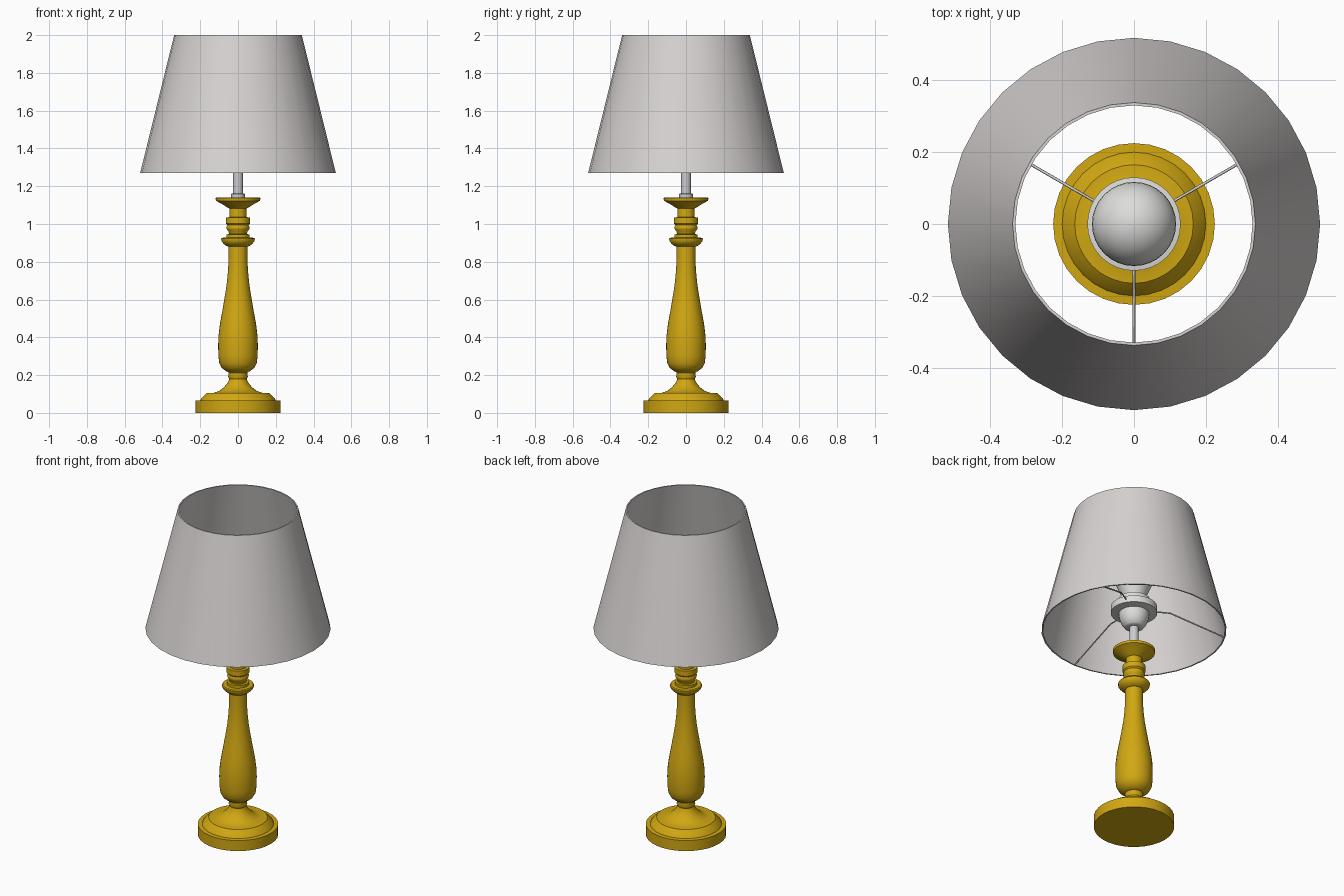
import bpy, bmesh, math
from mathutils import Vector

if "Cube" in bpy.data.objects:
    bpy.data.objects.remove(bpy.data.objects["Cube"])


def material(name, rgb):
    m = bpy.data.materials.new(name)
    m.diffuse_color = (*rgb, 1)
    m.use_nodes = True
    m.node_tree.nodes["Principled BSDF"].inputs["Base Color"].default_value = m.diffuse_color
    return m


GOLD = material("gold", (0.64, 0.39, 0.006))
FABRIC = material("warm_grey_fabric", (0.68, 0.65, 0.64))
WHITE = material("white_fitting", (0.72, 0.72, 0.71))
METAL = material("grey_metal", (0.60, 0.60, 0.62))


def finish(name, bm, mat, angle=35):
    bmesh.ops.recalc_face_normals(bm, faces=bm.faces)
    me = bpy.data.meshes.new(name)
    bm.to_mesh(me)
    bm.free()
    me.materials.append(mat)
    ob = bpy.data.objects.new(name, me)
    bpy.context.collection.objects.link(ob)
    bpy.ops.object.select_all(action='DESELECT')
    ob.select_set(True)
    bpy.context.view_layer.objects.active = ob
    bpy.ops.object.shade_smooth_by_angle(angle=math.radians(angle))
    return ob


def lathe(name, profile, mat, n=32, closed=False):
    """Spin a (radius, z) profile about z; ends are capped unless the profile is a closed loop."""
    bm = bmesh.new()
    rings = [[bm.verts.new((r * math.cos(2 * math.pi * i / n),
                            r * math.sin(2 * math.pi * i / n), z)) for i in range(n)]
             for r, z in profile]
    pairs = list(zip(rings, rings[1:]))
    if closed:
        pairs.append((rings[-1], rings[0]))
    else:
        bm.faces.new(rings[0])
        bm.faces.new(rings[-1])
    for a, b in pairs:
        for i in range(n):
            j = (i + 1) % n
            bm.faces.new((a[i], a[j], b[j], b[i]))
    return finish(name, bm, mat)


def rod(name, points, radius, mat):
    """Thin round wire through the points."""
    cu = bpy.data.curves.new(name, 'CURVE')
    cu.dimensions = '3D'
    cu.bevel_depth = radius
    cu.bevel_resolution = 1
    cu.use_fill_caps = True
    sp = cu.splines.new('POLY')
    sp.points.add(len(points) - 1)
    for p, co in zip(sp.points, points):
        p.co = (*co, 1)
    cu.materials.append(mat)
    ob = bpy.data.objects.new(name, cu)
    bpy.context.collection.objects.link(ob)
    return ob


# Stepped foot
lathe("base", [(0.225, 0), (0.225, 0.065), (0.20, 0.066), (0.195, 0.075), (0.165, 0.105),
               (0.128, 0.106), (0.10, 0.116), (0.075, 0.135), (0.058, 0.155), (0.049, 0.172),
               (0.047, 0.18), (0.052, 0.19), (0.050, 0.212), (0.045, 0.215)], GOLD)

# Turned vase-shaped column
lathe("column", [(0.045, 0.213), (0.062, 0.22), (0.085, 0.237), (0.099, 0.262), (0.104, 0.30),
                 (0.105, 0.36), (0.103, 0.41), (0.095, 0.475), (0.083, 0.54), (0.071, 0.61),
                 (0.060, 0.68), (0.053, 0.75), (0.050, 0.81), (0.050, 0.88), (0.062, 0.884),
                 (0.076, 0.895), (0.088, 0.91), (0.089, 0.922), (0.085, 0.927), (0.062, 0.928),
                 (0.062, 0.945), (0.050, 0.946)], GOLD)

# Upper rings and candle dish
lathe("neck", [(0.05, 0.945), (0.047, 0.95), (0.051, 0.962), (0.059, 0.972), (0.061, 0.982),
               (0.056, 0.995), (0.064, 1.003), (0.064, 1.035), (0.046, 1.036),
               (0.046, 1.082), (0.056, 1.087), (0.075, 1.10), (0.10, 1.114), (0.117, 1.123),
               (0.119, 1.138), (0.115, 1.14)], GOLD)

# Stem and lamp holder
lathe("stem", [(0.036, 1.138), (0.036, 1.16), (0.026, 1.161), (0.026, 1.30)], METAL, 24)
lathe("lamp_holder", [(0.045, 1.285), (0.055, 1.29), (0.072, 1.315), (0.082, 1.345),
                      (0.085, 1.375), (0.130, 1.38), (0.130, 1.42), (0.095, 1.425),
                      (0.090, 1.465), (0.060, 1.47)], WHITE)

# Bulb: flared neck into a round globe
globe = [(0.117 * math.cos(math.radians(a)), 1.625 + 0.117 * math.sin(math.radians(a)))
         for a in range(-30, 86, 10)]
lathe("bulb", [(0.058, 1.46), (0.065, 1.48), (0.084, 1.525)] + globe + [(0.004, 1.742)], WHITE)

# Thin conical shade, open at both ends
lathe("shade", [(0.518, 1.27), (0.338, 2.0), (0.330, 2.0), (0.510, 1.27)], FABRIC, 32, closed=True)

# Three bent spokes carrying the shade
for k, deg in enumerate((30, 150, 270)):
    d = Vector((math.cos(math.radians(deg)), math.sin(math.radians(deg)), 0))
    pts = [d * r + Vector((0, 0, z)) for r, z in ((0.12, 1.40), (0.205, 1.40), (0.512, 1.276))]
    rod(f"shade_spoke_{k + 1}", pts, 0.004, METAL)
